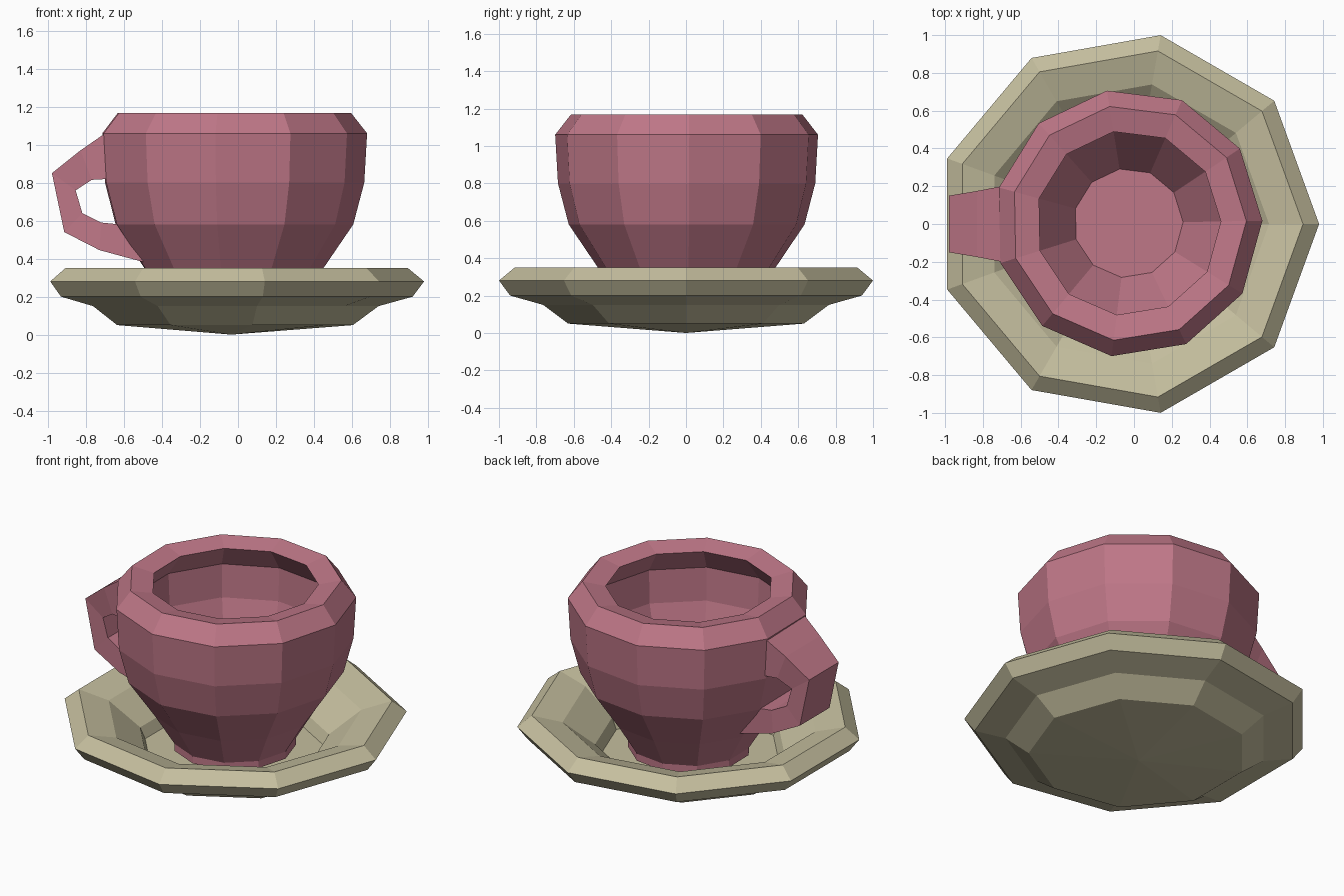
import bpy
from math import sin, cos, tau, radians

cube = bpy.data.objects.get("Cube")
if cube:
    bpy.data.objects.remove(cube, do_unlink=True)


def make_material(name, rgb):
    mat = bpy.data.materials.new(name)
    mat.use_nodes = True
    mat.diffuse_color = (*rgb, 1)
    mat.node_tree.nodes["Principled BSDF"].inputs["Base Color"].default_value = (*rgb, 1)
    return mat


def make_object(name, verts, faces, mat):
    mesh = bpy.data.meshes.new(name)
    mesh.from_pydata(verts, [], faces)
    mesh.materials.append(mat)
    obj = bpy.data.objects.new(name, mesh)
    bpy.context.collection.objects.link(obj)
    return obj


def lathe(name, profile, sides, centre, turn, mat):
    """Faceted turned shape: (radius, height) rows, lowest outside row first, capped at both ends."""
    cx, cy = centre
    angles = [turn + tau * i / sides for i in range(sides)]
    verts = [(cx + r * cos(a), cy + r * sin(a), z) for r, z in profile for a in angles]
    faces = []
    for row in range(len(profile) - 1):
        a, b = row * sides, (row + 1) * sides
        for i in range(sides):
            j = (i + 1) % sides
            faces.append((a + i, a + j, b + j, b + i))
    last = (len(profile) - 1) * sides
    faces.append(tuple(range(last, last + sides)))
    # shallow point closes the underside
    verts.append((cx, cy, profile[0][1] - 0.05))
    faces += [((i + 1) % sides, i, len(verts) - 1) for i in range(sides)]
    return make_object(name, verts, faces, mat)


pink = make_material("dusty pink", (0.52, 0.185, 0.245))
cream = make_material("olive cream", (0.56, 0.52, 0.345))

# Saucer: underside, rim, sunken well
lathe("saucer", [(0.64, 0.05), (0.775, 0.15), (0.955, 0.20), (1.015, 0.28), (0.93, 0.35),
                 (0.75, 0.30), (0.56, 0.15), (0.53, 0.08)], 9, (-0.035, 0), 0, cream)

# Cup: foot, bowl, rolled lip, hollow inside
lathe("cup", [(0.36, 0.11), (0.36, 0.155), (0.48, 0.35), (0.637, 0.58), (0.695, 0.80),
              (0.71, 1.06), (0.625, 1.168), (0.49, 1.14), (0.60, 0.99), (0.59, 0.78),
              (0.53, 0.60), (0.29, 0.24)], 11, (-0.03, 0.005), radians(1), pink)

# Handle: rectangular sections given as outer (x, z), inner (x, z), half width
sections = [
    ((-0.70, 1.06), (-0.68, 0.82), 0.20),
    ((-0.83, 0.97), (-0.77, 0.815), 0.175),
    ((-0.98, 0.85), (-0.855, 0.76), 0.15),
    ((-0.915, 0.54), (-0.82, 0.64), 0.15),
    ((-0.73, 0.445), (-0.72, 0.59), 0.16),
    ((-0.49, 0.38), (-0.62, 0.58), 0.165),
]
verts, faces = [], []
for (ox, oz), (ix, iz), w in sections:
    verts += [(ox, -w, oz), (ox, w, oz), (ix, w, iz), (ix, -w, iz)]
for s in range(len(sections) - 1):
    for k in range(4):
        n = (k + 1) % 4
        a, b = s * 4, s * 4 + 4
        faces.append((a + k, a + n, b + n, b + k))
make_object("handle", verts, faces, pink)
